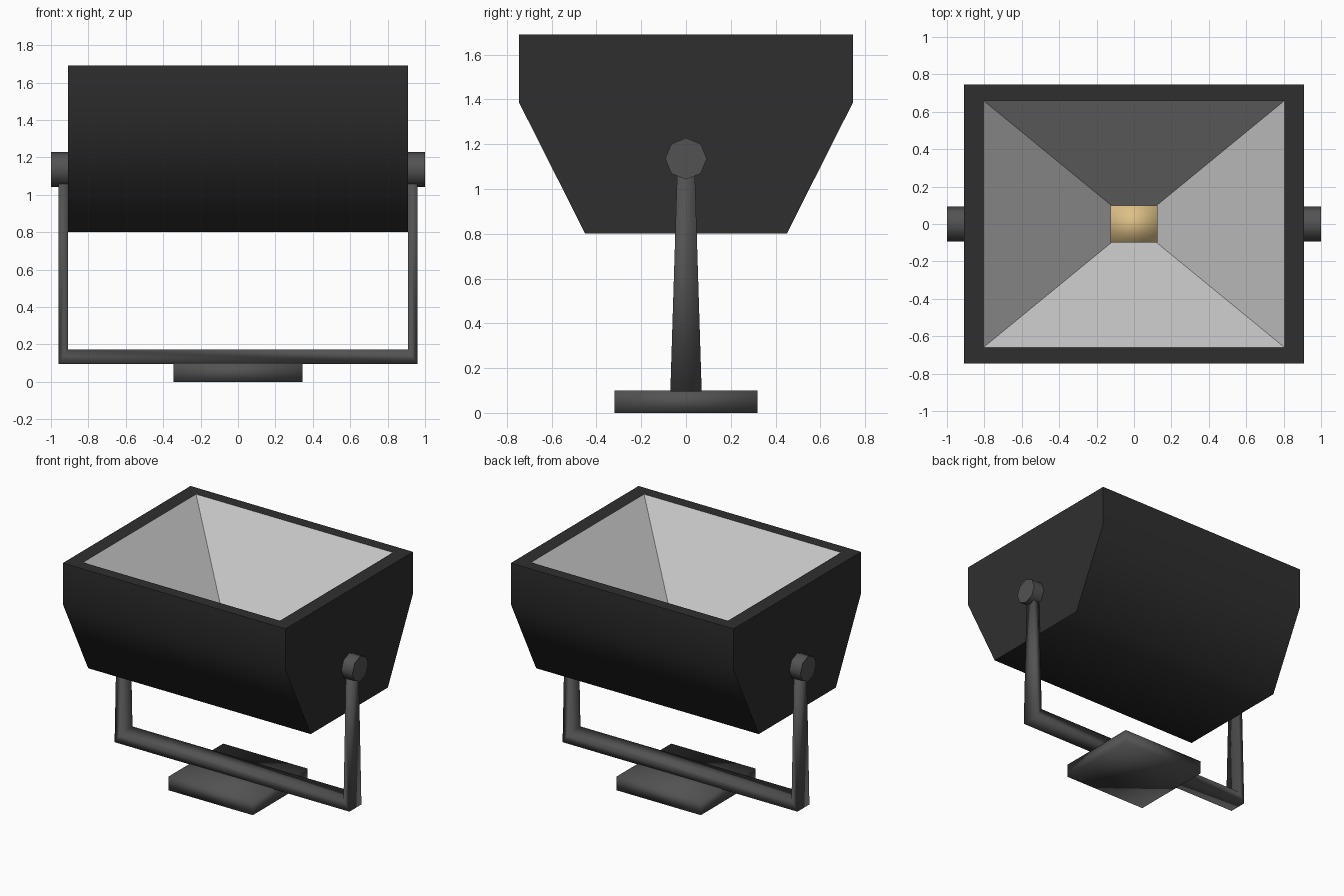
import bpy, bmesh, math
from mathutils import Matrix

if "Cube" in bpy.data.objects:
    bpy.data.objects.remove(bpy.data.objects["Cube"])


def material(name, rgb):
    m = bpy.data.materials.new(name)
    m.diffuse_color = (*rgb, 1)
    m.use_nodes = True
    m.node_tree.nodes["Principled BSDF"].inputs["Base Color"].default_value = m.diffuse_color
    return m


DARK = material("dark_paint", (0.028, 0.028, 0.028))
METAL = material("bracket_metal", (0.085, 0.085, 0.085))
SILVER = material("silver", (0.55, 0.55, 0.55))
AMBER = material("lamp_amber", (0.72, 0.52, 0.24))


def finish(bm, name, mat, angle=180, recalc=True):
    if recalc:
        bmesh.ops.recalc_face_normals(bm, faces=bm.faces)
    me = bpy.data.meshes.new(name)
    bm.to_mesh(me)
    bm.free()
    ob = bpy.data.objects.new(name, me)
    bpy.context.collection.objects.link(ob)
    me.materials.append(mat)
    bpy.ops.object.select_all(action='DESELECT')
    ob.select_set(True)
    bpy.context.view_layer.objects.active = ob
    if angle >= 180:
        bpy.ops.object.shade_smooth()
    else:
        bpy.ops.object.shade_smooth_by_angle(angle=math.radians(angle))
    return ob


def prism(points_a, points_b):
    """Closed solid between two matching outlines."""
    bm = bmesh.new()
    a = [bm.verts.new(p) for p in points_a]
    b = [bm.verts.new(p) for p in points_b]
    n = len(a)
    bm.faces.new(a)
    bm.faces.new(b[::-1])
    for i in range(n):
        bm.faces.new((a[i], b[i], b[(i + 1) % n], a[(i + 1) % n]))
    return bm


def box(name, size, centre, mat):
    bm = bmesh.new()
    bmesh.ops.create_cube(bm, size=1, matrix=Matrix.Translation(centre) @ Matrix.Diagonal((*size, 1)))
    return finish(bm, name, mat)


# Mounting plate
box("base_plate", (0.69, 0.64, 0.1), (0, 0, 0.05), METAL)

# U-shaped bracket, tapering towards the top
outline = [(-.96, .095), (.96, .095), (.96, 1.06), (.91, 1.06),
           (.91, .172), (-.91, .172), (-.91, 1.06), (-.96, 1.06)]


def half_width(z):
    return 0.07 - 0.03 * (z - 0.095) / 0.965


bm = prism([(x, -half_width(z), z) for x, z in outline],
           [(x, half_width(z), z) for x, z in outline])
finish(bm, "bracket", METAL)

# Pivot knobs
for side, label in ((-1, "left"), (1, "right")):
    bm = bmesh.new()
    bmesh.ops.create_cone(bm, cap_ends=True, segments=8, radius1=0.093, radius2=0.093, depth=0.1,
                          matrix=Matrix.Translation((side * 0.95, 0, 1.135)) @ Matrix.Rotation(math.pi / 2, 4, 'Y'))
    finish(bm, label + "_pivot_knob", METAL, 50)

# Lamp housing with an open top and a flat rim
RIM = [(-.805, -.66), (.805, -.66), (.805, .66), (-.805, .66)]
TOP = 1.69
profile = [(-.745, TOP), (-.745, 1.385), (-.45, .8), (.45, .8), (.745, 1.385), (.745, TOP)]
bm = prism([(-.91, y, z) for y, z in profile], [(.91, y, z) for y, z in profile])
bmesh.ops.recalc_face_normals(bm, faces=bm.faces)
bm.faces.ensure_lookup_table()
top = next(f for f in bm.faces if f.calc_center_median().z > TOP - 0.01)
bmesh.ops.inset_region(bm, faces=[top], thickness=0.08)
for v in top.verts:
    v.co.x = math.copysign(0.805, v.co.x)
    v.co.y = math.copysign(0.66, v.co.y)
bmesh.ops.delete(bm, geom=[top], context='FACES')
finish(bm, "housing", DARK, 70, recalc=False)

# Four-sided reflector funnel
FLOOR = 0.88
bm = bmesh.new()
upper = [bm.verts.new((x, y, TOP)) for x, y in RIM]
lower = [bm.verts.new((x * 0.14, y * 0.14, FLOOR)) for x, y in RIM]
bm.faces.new(lower)
for i in range(4):
    j = (i + 1) % 4
    bm.faces.new((upper[j], upper[i], lower[i], lower[j]))
finish(bm, "reflector", SILVER, 30, recalc=False)

# Bulb block at the bottom of the reflector
box("bulb", (0.25, 0.2, 0.18), (0, 0, 0.97), AMBER)
